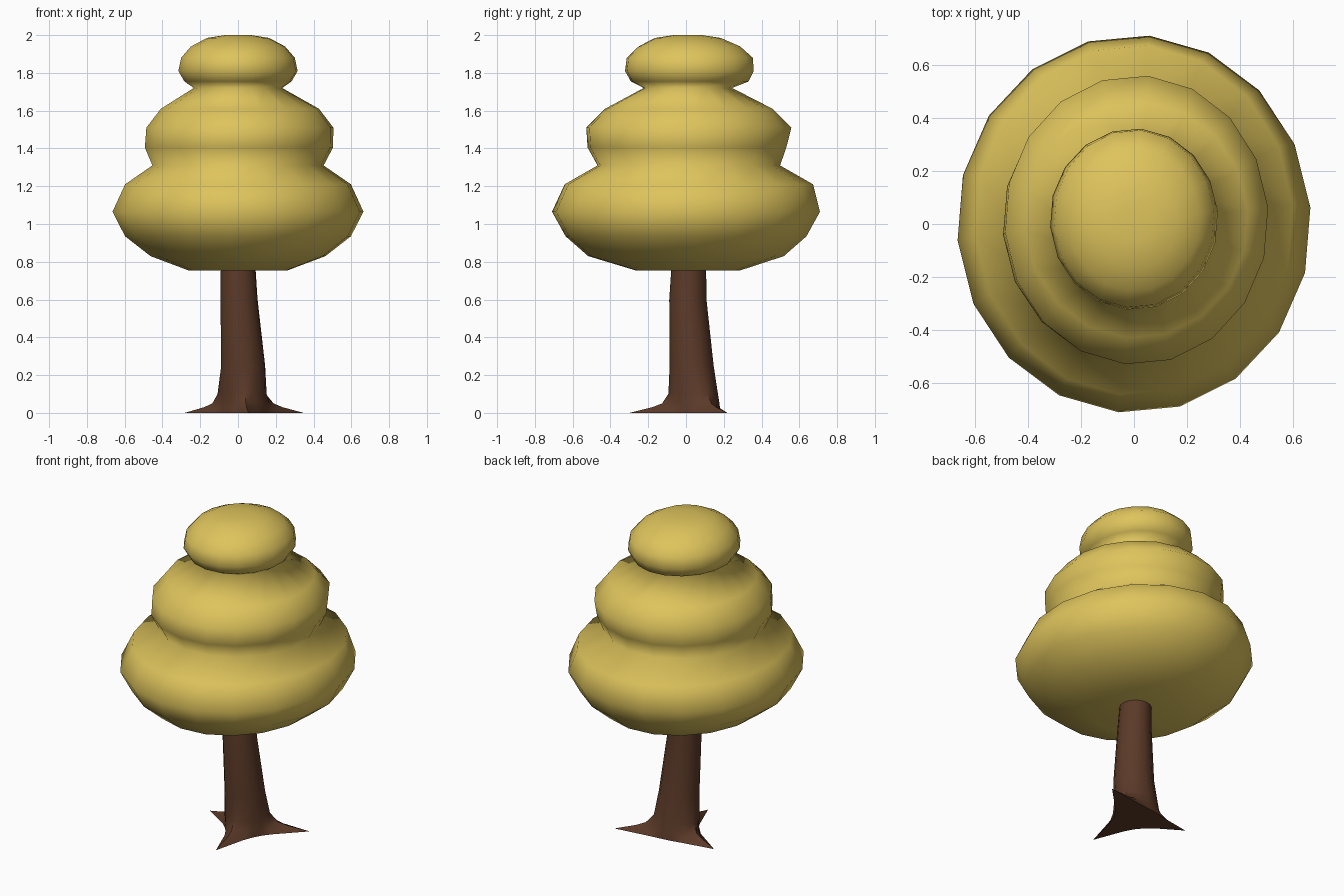
import bpy, bmesh, math

if "Cube" in bpy.data.objects:
    bpy.data.objects.remove(bpy.data.objects["Cube"])


def material(name, rgb):
    m = bpy.data.materials.new(name)
    m.diffuse_color = (*rgb, 1)
    m.use_nodes = True
    m.node_tree.nodes["Principled BSDF"].inputs["Base Color"].default_value = m.diffuse_color
    return m


def loft(name, rings, mat, smooth_angle):
    """Skin a stack of equal-length point rings and cap both ends."""
    bm = bmesh.new()
    loops = [[bm.verts.new(p) for p in ring] for ring in rings]
    n = len(loops[0])
    for a, b in zip(loops, loops[1:]):
        for i in range(n):
            j = (i + 1) % n
            bm.faces.new((a[i], a[j], b[j], b[i]))
    bm.faces.new(loops[0][::-1])
    bm.faces.new(loops[-1])
    bmesh.ops.recalc_face_normals(bm, faces=bm.faces)
    mesh = bpy.data.meshes.new(name)
    bm.to_mesh(mesh)
    bm.free()
    mesh.materials.append(mat)
    ob = bpy.data.objects.new(name, mesh)
    bpy.context.collection.objects.link(ob)
    bpy.ops.object.select_all(action='DESELECT')
    ob.select_set(True)
    bpy.context.view_layer.objects.active = ob
    bpy.ops.object.shade_smooth_by_angle(angle=math.radians(smooth_angle))
    return ob


leaf = material("golden_leaf", (0.73, 0.55, 0.107))
bark = material("brown_bark", (0.105, 0.042, 0.021))

# Foliage: three stacked rounded tiers, as (z, x radius, y radius, x centre, y centre)
tiers = [
    (0.755, 0.265, 0.28, 0, 0.01),
    (0.83, 0.465, 0.52, 0, 0),
    (0.935, 0.60, 0.64, 0, 0),
    (1.065, 0.667, 0.712, 0, 0),
    (1.21, 0.60, 0.66, 0, 0.015),
    (1.31, 0.455, 0.485, 0, 0.015),
    (1.405, 0.50, 0.528, 0.005, 0.005),
    (1.51, 0.497, 0.545, 0.01, 0.015),
    (1.61, 0.42, 0.445, 0.01, 0.015),
    (1.72, 0.235, 0.235, 0, 0.01),
    (1.755, 0.285, 0.313, 0, 0.02),
    (1.81, 0.317, 0.342, 0, 0.018),
    (1.88, 0.302, 0.335, 0, 0.02),
    (1.94, 0.25, 0.27, 0, 0.018),
    (1.985, 0.165, 0.175, 0, 0.01),
    (2.0, 0.07, 0.075, 0, 0.01),
]
SIDES = 18
angles = [math.radians(85 + 360 * i / SIDES) for i in range(SIDES)]
loft("foliage", [[(cx + rx * math.cos(a), cy + ry * math.sin(a), z) for a in angles]
                 for z, rx, ry, cx, cy in tiers], leaf, 180)

# Trunk: tapered column whose lowest rings reach out into three pointed roots
roots = [(28, 0.36), (167, 0.32), (274, 0.35)]   # direction, reach
STEPS = 5
spokes = []                                       # angle, root reach, root weight
for k, (a0, r0) in enumerate(roots):
    a1, r1 = roots[(k + 1) % 3]
    span = (a1 - a0) % 360
    for s in range(STEPS):
        weight = (1, 0.16, 0, 0, 0.16)[s]
        spokes.append((math.radians(a0 + span * s / STEPS), r1 if s == 4 else r0, weight))

# (z, column radius, root strength, x centre, y centre)
trunk_rings = [
    (0.0, 0.13, 1.0, 0.03, 0.05),
    (0.03, 0.13, 0.45, 0.03, 0.05),
    (0.05, 0.128, 0.22, 0.03, 0.05),
    (0.10, 0.125, 0.06, 0.025, 0.045),
    (0.25, 0.117, 0, 0.027, 0.03),
    (0.60, 0.099, 0, 0.005, 0.01),
    (0.78, 0.092, 0, 0, 0.015),
]
loft("trunk", [[(cx + (r + (reach - r) * w * g) * math.cos(a),
                 cy + (r + (reach - r) * w * g) * math.sin(a), z)
                for a, reach, w in spokes]
               for z, r, g, cx, cy in trunk_rings], bark, 60)
